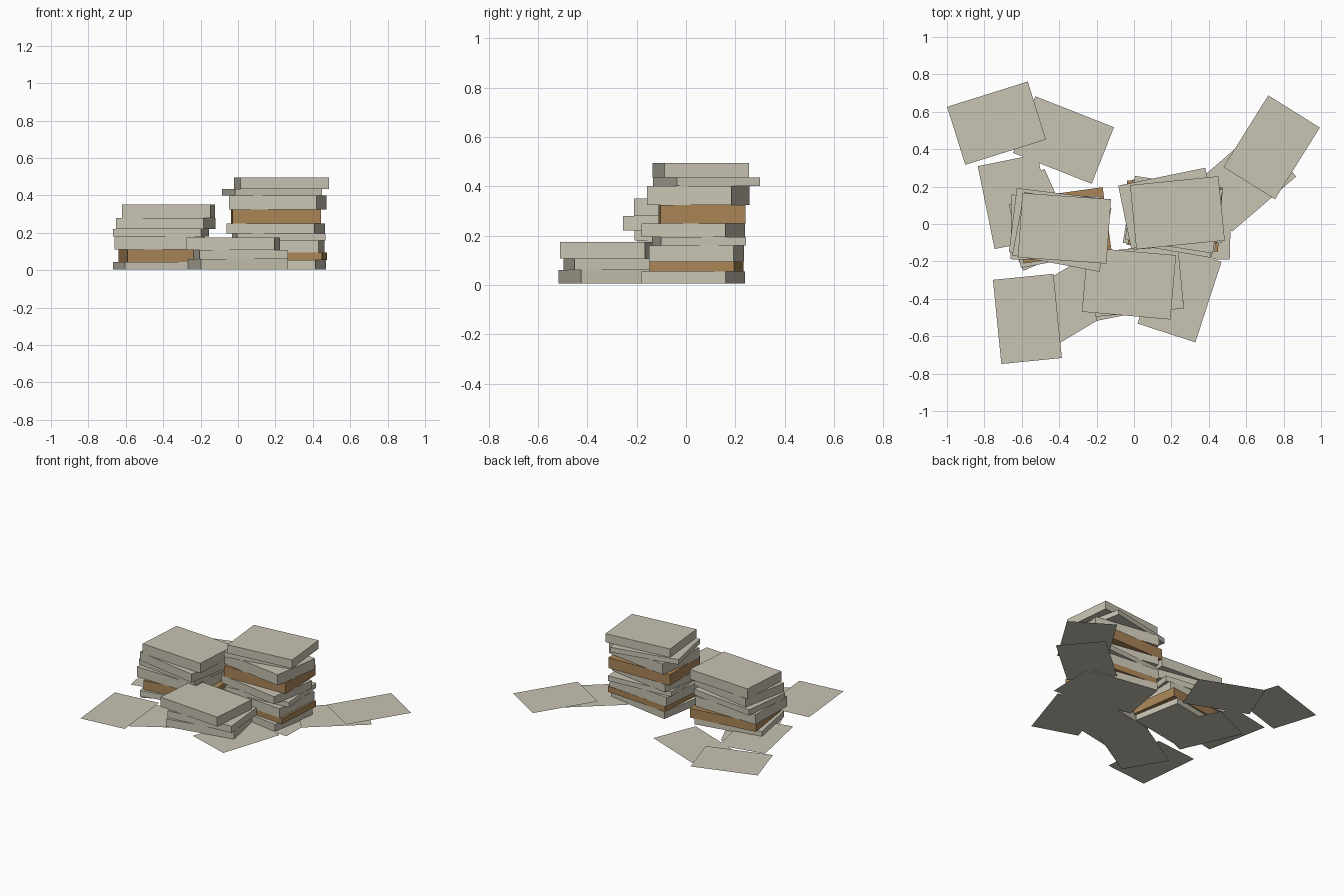
import bpy, bmesh, math
from mathutils import Matrix

if "Cube" in bpy.data.objects:
    bpy.data.objects.remove(bpy.data.objects["Cube"])


def material(name, rgb):
    m = bpy.data.materials.new(name)
    m.diffuse_color = (*rgb, 1)
    m.use_nodes = True
    m.node_tree.nodes["Principled BSDF"].inputs["Base Color"].default_value = m.diffuse_color
    return m


PAPER = material("paper", (0.58, 0.55, 0.45))
CARD = material("brown_card", (0.40, 0.235, 0.097))


def finish(bm, name, mat, x, y, z, angle):
    me = bpy.data.meshes.new(name)
    bm.to_mesh(me)
    bm.free()
    me.materials.append(mat)
    ob = bpy.data.objects.new(name, me)
    ob.location = (x, y, z)
    ob.rotation_euler.z = math.radians(angle)
    bpy.context.collection.objects.link(ob)


def bundle(name, mat, x, y, z0, z1, angle):
    """Paper bundle: a rectangular block, all of one footprint."""
    bm = bmesh.new()
    bmesh.ops.create_cube(bm, size=1, matrix=Matrix.Diagonal((0.475, 0.345, z1 - z0, 1)))
    finish(bm, name, mat, x, y, (z0 + z1) / 2, angle)


def sheet(name, x, y, z, angle):
    """Loose sheet: a single flat rectangle."""
    bm = bmesh.new()
    bmesh.ops.create_grid(bm, x_segments=1, y_segments=1, size=0.5,
                          matrix=Matrix.Diagonal((0.452, 0.325, 1, 1)))
    finish(bm, name, PAPER, x, y, z, angle)


# Stacks: each layer is (x, y, top height, angle, material), bottom to top
stacks = {
    "right_stack": [
        (0.208, 0.03, 0.055, -9.5, PAPER),
        (0.225, 0.042, 0.095, -4.5, CARD),
        (0.21, 0.042, 0.16, -5, PAPER),
        (0.218, 0.053, 0.195, 4.4, PAPER),
        (0.203, 0.03, 0.25, -9.7, PAPER),
        (0.204, 0.065, 0.325, 1, CARD),
        (0.213, 0.05, 0.40, -8.9, PAPER),
        (0.183, 0.084, 0.435, 11.6, PAPER),
        (0.232, 0.06, 0.495, 5.7, PAPER),
    ],
    "left_stack": [
        (-0.403, -0.021, 0.045, 10.7, PAPER),
        (-0.379, -0.007, 0.11, 8, CARD),
        (-0.42, -0.02, 0.18, -1, PAPER),
        (-0.412, -0.008, 0.22, -7, PAPER),
        (-0.386, -0.042, 0.28, -10.7, PAPER),
        (-0.372, -0.023, 0.35, -4, PAPER),
    ],
    "front_stack": [
        (0.0, -0.302, 0.06, 11.3, PAPER),
        (0.014, -0.302, 0.108, 5.4, PAPER),
        (-0.027, -0.318, 0.175, -5, PAPER),
    ],
}
for stack, layers in stacks.items():
    z = 0.005
    for i, (x, y, top, angle, mat) in enumerate(layers):
        bundle(f"{stack}_bundle_{i + 1}", mat, x, y, z, top, angle)
        z = top

# Loose sheets on the floor: x, y, height, angle
sheets = [
    (-0.735, 0.539, 0.022, 17.4),
    (-0.377, 0.449, 0.006, -21.5),
    (-0.631, 0.12, 0.010, -78.5),
    (-0.535, 0.022, 0.004, 114),
    (0.736, 0.41, 0.027, 58),
    (0.59, 0.23, 0.010, 40.7),
    (0.29, -0.022, 0.003, -1.5),
    (0.2435, -0.3675, 0.004, 72),
    (-0.57, -0.5075, 0.015, -84.3),
    (-0.354, -0.421, 0.0, 31),
]
for i, s in enumerate(sheets):
    sheet(f"loose_sheet_{i + 1}", *s)
